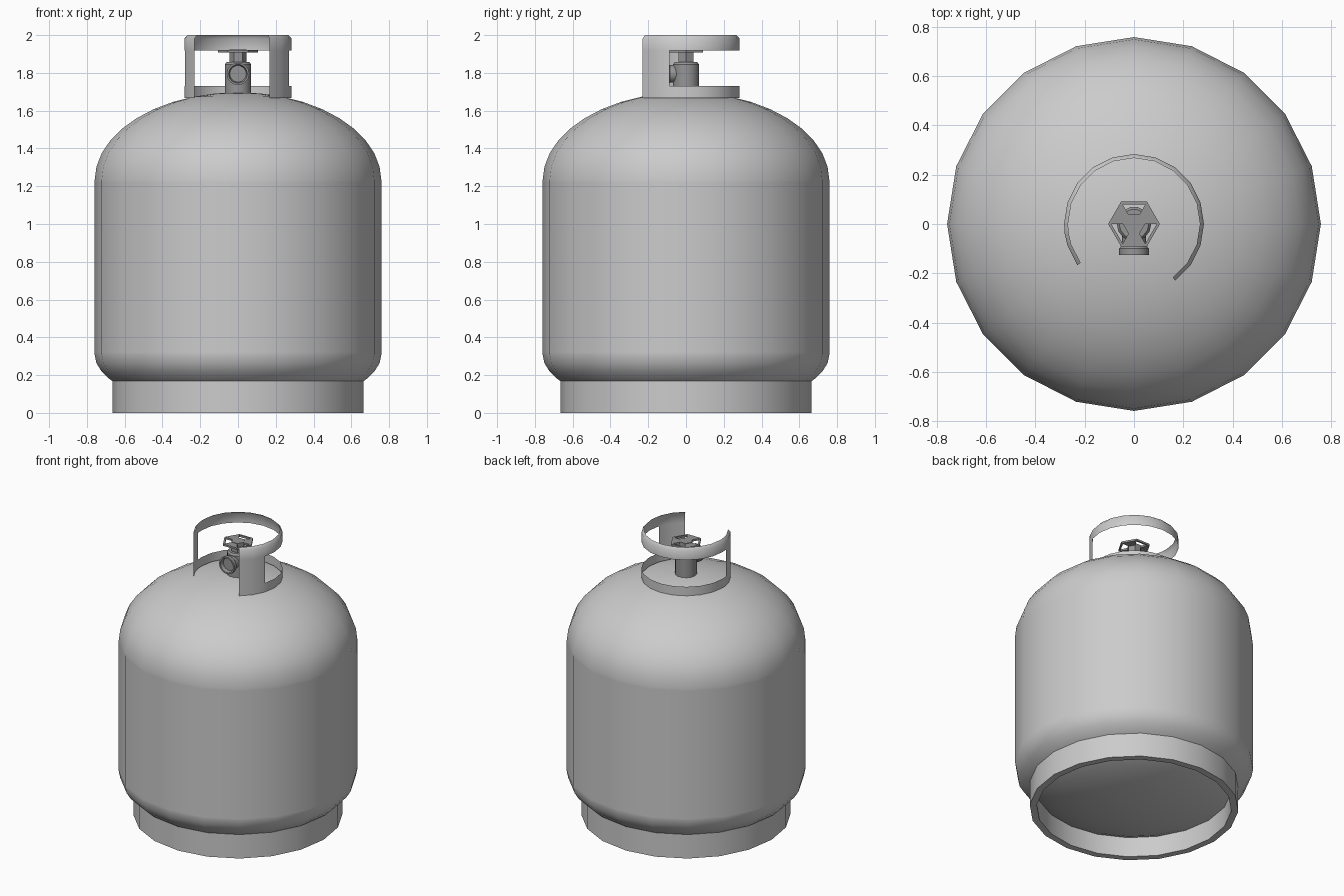
import bpy, bmesh, math
from mathutils import Matrix

if "Cube" in bpy.data.objects:
    bpy.data.objects.remove(bpy.data.objects["Cube"])

dark = bpy.data.materials.new("dark_metal")
dark.diffuse_color = (0.3, 0.3, 0.3, 1)
dark.use_nodes = True
dark.node_tree.nodes["Principled BSDF"].inputs["Base Color"].default_value = dark.diffuse_color


def finish(name, bm, angle=35, thickness=0.0, material=None):
    """Turn a bmesh into an object, optionally thickened inward, smooth by angle."""
    mesh = bpy.data.meshes.new(name)
    bm.to_mesh(mesh)
    bm.free()
    ob = bpy.data.objects.new(name, mesh)
    bpy.context.collection.objects.link(ob)
    bpy.ops.object.select_all(action='DESELECT')
    ob.select_set(True)
    bpy.context.view_layer.objects.active = ob
    if material:
        mesh.materials.append(material)
    if thickness:
        mod = ob.modifiers.new("thickness", 'SOLIDIFY')
        mod.thickness = thickness
        mod.offset = -1
        bpy.ops.object.modifier_apply(modifier=mod.name)
    bpy.ops.object.shade_smooth_by_angle(angle=math.radians(angle))
    return ob


def lathe(name, profile, sides, closed=False, matrix=None, material=None):
    """Revolve (radius, height) points about z; radius 0 becomes a pole."""
    bm = bmesh.new()
    rings = []
    for r, z in profile:
        if r == 0:
            rings.append([bm.verts.new((0, 0, z))] * sides)
        else:
            rings.append([bm.verts.new((r * math.cos(math.tau * i / sides),
                                        r * math.sin(math.tau * i / sides), z))
                          for i in range(sides)])
    pairs = list(zip(rings, rings[1:]))
    if closed:
        pairs.append((rings[-1], rings[0]))
    for a, b in pairs:
        for i in range(sides):
            j = (i + 1) % sides
            bm.faces.new(list(dict.fromkeys((a[i], a[j], b[j], b[i]))))
    bmesh.ops.recalc_face_normals(bm, faces=bm.faces[:])
    if matrix:
        bm.transform(matrix)
    return finish(name, bm, material=material)


# Tank: domed bottom and top around a straight wall
R = 0.759
steps = 10
arc = [math.pi / 2 * k / steps for k in range(steps)]
tank = [(0, 0.014)]
tank += [(R * math.cos(t), 0.31 - 0.296 * math.sin(t)) for t in reversed(arc)]
tank += [(R, 0.32), (R, 1.22)]
tank += [(R * math.cos(t), 1.23 + 0.467 * math.sin(t)) for t in arc]
tank.append((0, 1.697))
lathe("tank", tank, 20)

# Foot ring
lathe("foot_ring", [(0.665, 0), (0.665, 0.168), (0.62, 0.168), (0.62, 0)], 20, closed=True)

# Collar: thin open ring with a large window between two posts and a curled top
angles = [-54 + 18 * i for i in range(14)] + [188, 198, 216]
levels = [(0.284, 1.667), (0.284, 1.73), (0.284, 1.918), (0.284, 1.982), (0.268, 2.0)]
bm = bmesh.new()
grid = [[bm.verts.new((r * math.cos(math.radians(a)), r * math.sin(math.radians(a)), z))
         for r, z in levels] for a in angles]
for i in range(len(angles) - 1):
    for j in range(len(levels) - 1):
        in_window = j == 1 and angles[i] >= -18 and angles[i + 1] <= 188
        if not in_window:
            bm.faces.new((grid[i][j], grid[i + 1][j], grid[i + 1][j + 1], grid[i][j + 1]))
bmesh.ops.delete(bm, geom=[v for v in bm.verts if not v.link_faces], context='VERTS')
finish("collar", bm, angle=60)

# Valve body and stem
lathe("valve_body", [(0, 1.67), (0.07, 1.67), (0.07, 1.845), (0.06, 1.858), (0, 1.858)], 14,
      material=dark)
lathe("valve_stem", [(0, 1.85), (0.045, 1.85), (0.045, 1.923), (0, 1.923)], 6, material=dark)

# Outlet facing the front, with a flared lip and a recessed bore
outlet = [(0, 0), (0.048, 0), (0.048, 0.085), (0.06, 0.10), (0.06, 0.125),
          (0.05, 0.125), (0.044, 0.10), (0, 0.10)]
lathe("valve_outlet", outlet, 14, material=dark,
      matrix=Matrix.Translation((0, 0, 1.795)) @ Matrix.Rotation(math.pi / 2, 4, 'X'))

# Six-sided handwheel: rim, three wide spokes and a hub
bm = bmesh.new()
outer, inner, hub = [[bm.verts.new((r * math.cos(math.pi / 3 * i),
                                    r * math.sin(math.pi / 3 * i), 1.92))
                      for i in range(6)] for r in (0.105, 0.092, 0.045)]
for i in range(6):
    j = (i + 1) % 6
    bm.faces.new((outer[i], outer[j], inner[j], inner[i]))
    if i % 2 == 0:
        bm.faces.new((inner[i], inner[j], hub[j], hub[i]))
bm.faces.new(hub)
finish("handwheel", bm, thickness=0.013, material=dark)
